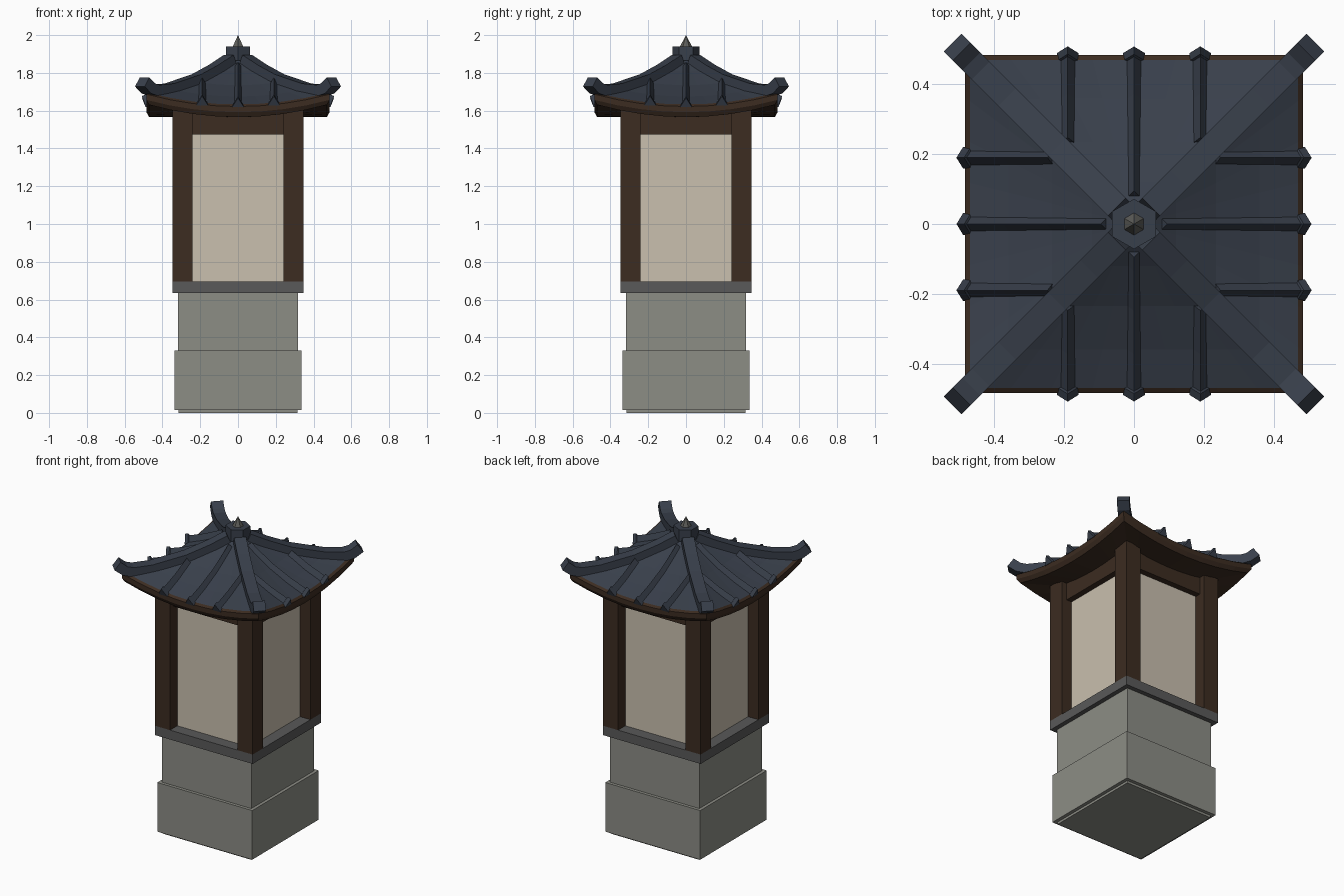
import bpy, bmesh, math
from mathutils import Vector

if "Cube" in bpy.data.objects:
    bpy.data.objects.remove(bpy.data.objects["Cube"])


def mat(name, r, g, b):
    m = bpy.data.materials.new(name)
    m.diffuse_color = (r, g, b, 1)
    m.use_nodes = True
    m.node_tree.nodes["Principled BSDF"].inputs["Base Color"].default_value = m.diffuse_color
    return m


STONE = mat("pale_stone", 0.262, 0.266, 0.235)
SLAB = mat("dark_stone", 0.10, 0.10, 0.10)
WOOD = mat("dark_wood", 0.045, 0.025, 0.015)
PAPER = mat("paper", 0.585, 0.525, 0.425)
SLATE = mat("blue_slate", 0.040, 0.050, 0.070)
METAL = mat("grey_metal", 0.11, 0.11, 0.10)


def finish(name, bm, *mats):
    bmesh.ops.recalc_face_normals(bm, faces=bm.faces)
    me = bpy.data.meshes.new(name)
    bm.to_mesh(me)
    bm.free()
    for m in mats:
        me.materials.append(m)
    ob = bpy.data.objects.new(name, me)
    bpy.context.collection.objects.link(ob)
    return ob


def box(name, x0, x1, y0, y1, z0, z1, m):
    bm = bmesh.new()
    bmesh.ops.create_cube(bm, size=1)
    for v in bm.verts:
        v.co = ((x0 + x1) / 2 + v.co.x * (x1 - x0), (y0 + y1) / 2 + v.co.y * (y1 - y0),
                (z0 + z1) / 2 + v.co.z * (z1 - z0))
    return finish(name, bm, m)


def block(name, h, z0, z1, m):
    return box(name, -h, h, -h, h, z0, z1, m)


# Stone base
block("base_foot", 0.315, 0, 0.015, STONE)
block("base_lower", 0.337, 0.015, 0.33, STONE)
block("base_upper", 0.317, 0.33, 0.635, STONE)
block("base_slab", 0.346, 0.635, 0.695, SLAB)

# Lantern body: paper core, top beam, four corner posts
block("paper_panels", 0.272, 0.695, 1.475, PAPER)
block("top_beam", 0.31, 1.475, 1.59, WOOD)
for sx in (-1, 1):
    for sy in (-1, 1):
        xs = sorted((sx * 0.24, sx * 0.346))
        ys = sorted((sy * 0.24, sy * 0.346))
        box("corner_post", *xs, *ys, 0.695, 1.6, WOOD)

# Roof profile rings: half width, height mid-side, extra lift at the corners
TILES = [(0.03, 1.875, 0.0), (0.12, 1.808, 0.01), (0.235, 1.735, 0.02),
         (0.36, 1.675, 0.04), (0.47, 1.633, 0.06)]
EAVE = [(0.485, 1.622, 0.065), (0.485, 1.592, 0.065), (0.47, 1.566, 0.065), (0.22, 1.566, 0.015)]
N = 8


def roof_z(r, side):
    for (a, za, la), (b, zb, lb) in zip(TILES, TILES[1:]):
        if r <= b or b == TILES[-1][0]:
            k = (r - a) / (b - a)
            return za + (zb - za) * k + (la + (lb - la) * k) * (side / r) ** 2


bm = bmesh.new()
rings = []
for r, z, lift in TILES + EAVE:
    ring = []
    for q in range(4):
        c, s = round(math.cos(q * math.pi / 2)), round(math.sin(q * math.pi / 2))
        for i in range(N):
            t = -1 + 2 * i / N
            x, y = r * t, -r
            ring.append(bm.verts.new((x * c - y * s, x * s + y * c, z + lift * t * t)))
    rings.append(ring)
for k, (a, b) in enumerate(zip(rings, rings[1:])):
    for i in range(4 * N):
        j = (i + 1) % (4 * N)
        f = bm.faces.new((a[i], a[j], b[j], b[i]))
        f.material_index = 0 if k < len(TILES) - 1 else 1
bm.faces.new(rings[0])
bm.faces.new(rings[-1]).material_index = 1
finish("roof", bm, SLATE, WOOD)


def sweep(name, angle, side, path, section, m):
    """Sweep section (side, up) along path (distance, z, scale) heading out at angle."""
    u = Vector((math.cos(angle), math.sin(angle), 0))
    w = Vector((-u.y, u.x, 0))
    bm = bmesh.new()
    loops = []
    for i, (d, z, s) in enumerate(path):
        p, n = path[max(i - 1, 0)], path[min(i + 1, len(path) - 1)]
        t = (u * (n[0] - p[0]) + Vector((0, 0, n[1] - p[1]))).normalized()
        up = t.cross(w)
        o = u * d + w * side + Vector((0, 0, z))
        loops.append([bm.verts.new(o + w * (a * s) + up * (b * s)) for a, b in section])
    k = len(section)
    for a, b in zip(loops, loops[1:]):
        for i in range(k):
            bm.faces.new((a[i], a[(i + 1) % k], b[(i + 1) % k], b[i]))
    bm.faces.new(loops[0])
    bm.faces.new(loops[-1])
    return finish(name, bm, m)


# Hip ridges with upturned ends
HIP = [(0.04, 1.868, 1), (0.12, 1.815, 1), (0.215, 1.763, 1), (0.36, 1.714, 1),
       (0.44, 1.706, 1), (0.475, 1.718, 1), (0.507, 1.752, 1)]
RECT = [(-0.036, -0.03), (0.036, -0.03), (0.036, 0.03), (-0.036, 0.03)]
for q in range(4):
    path = [(r * math.sqrt(2), z, s) for r, z, s in HIP]
    sweep("hip_ridge", math.pi / 4 + q * math.pi / 2, 0, path, RECT, SLATE)

# Tile ridges with flared end caps, three on each side
TRI = [(-1, -0.2), (1, -0.2), (0, 1.5)]
for q in range(4):
    for side in (-0.19, 0, 0.19):
        start = 0.235 if side else 0.08
        steps = [(r, 0.016 + 0.007 * r / 0.47) for r in (start, 0.12, 0.235, 0.36, 0.467) if r >= start]
        steps = list(dict.fromkeys(steps)) + [(0.47, 0.031), (0.492, 0.031)]
        path = [(r, roof_z(r, side), s) for r, s in steps]
        sweep("tile_ridge", q * math.pi / 2, side, path, TRI, SLATE)


# Six-sided cap and finial spike
def hexagon(name, r0, r1, z0, z1, m):
    bm = bmesh.new()
    bmesh.ops.create_cone(bm, cap_ends=True, segments=6, radius1=r0, radius2=r1, depth=z1 - z0)
    for v in bm.verts:
        x, y = v.co.x, v.co.y
        a = math.atan2(y, x)
        if abs(math.hypot(x, y)) > 1e-6:
            # snap so that corners point along y
            a = math.pi / 6 + round(a / (math.pi / 3) - 0.499 if abs(math.sin(3 * a)) > 0.5 else a / (math.pi / 3)) * math.pi / 3
            h = math.hypot(x, y)
            v.co.x, v.co.y = h * math.cos(a), h * math.sin(a)
        v.co.z += (z0 + z1) / 2
    return finish(name, bm, m)


hexagon("roof_cap", 0.072, 0.072, 1.865, 1.94, SLATE)
hexagon("finial_spike", 0.037, 0.0, 1.93, 2.0, METAL)
